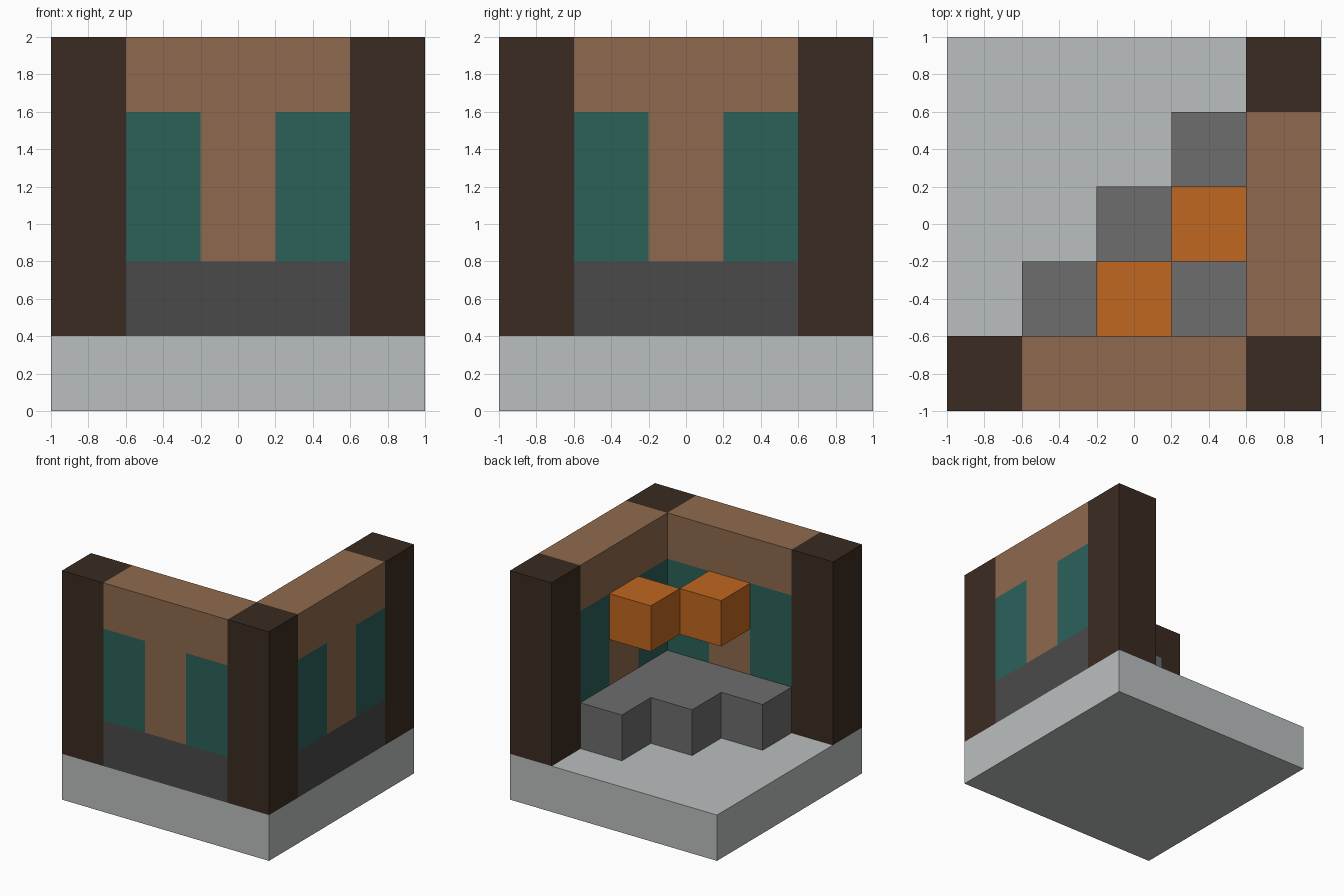
import bpy
import bmesh

cube = bpy.data.objects.get("Cube")
if cube:
    bpy.data.objects.remove(cube, do_unlink=True)

CELL = 0.4  # edge of one building block


def material(name, hex_code):
    """Flat material from an sRGB hex colour."""
    srgb = [c / 255 for c in bytes.fromhex(hex_code)]
    linear = [c / 12.92 if c < 0.04 else ((c + 0.055) / 1.055) ** 2.4 for c in srgb]
    mat = bpy.data.materials.new(name)
    mat.use_nodes = True
    mat.diffuse_color = (*linear, 1)
    bsdf = mat.node_tree.nodes["Principled BSDF"]
    bsdf.inputs["Base Color"].default_value = (*linear, 1)
    return mat


PALE = material("pale_stone", "BBBFBF")
STONE = material("grey_stone", "6D6D6D")
DARK_STONE = material("dark_stone", "4A4A4A")
LOG = material("dark_wood", "3A2B21")
PLANK = material("plank_wood", "8F6A4E")
GLASS = material("teal_glass", "2C615A")
ORANGE = material("orange_block", "C06720")


def finish(name, bm, *mats):
    mesh = bpy.data.meshes.new(name)
    bm.to_mesh(mesh)
    bm.free()
    for mat in mats:
        mesh.materials.append(mat)
    obj = bpy.data.objects.new(name, mesh)
    bpy.context.collection.objects.link(obj)
    return obj


def box_mesh(low, size):
    """Box given in block units: low corner cell and size, cells run from 0 to 5."""
    bm = bmesh.new()
    bmesh.ops.create_cube(bm, size=1)
    for v in bm.verts:
        cell = [low[i] + (v.co[i] + 0.5) * size[i] for i in range(3)]
        v.co = (cell[0] * CELL - 1, cell[1] * CELL - 1, cell[2] * CELL)
    return bm


def box(name, low, size, mat):
    return finish(name, box_mesh(low, size), mat)


# Base slab with a grey patch set into its underside
bm = box_mesh((0, 0, 0), (5, 5, 1))
bm.normal_update()
bottom = min(bm.faces, key=lambda f: f.calc_center_median().z)
bmesh.ops.inset_region(bm, faces=[bottom], thickness=2 * CELL)
bmesh.ops.bevel(bm, geom=list(bottom.verts), offset=0.04, segments=1, affect="VERTICES")
bm.normal_update()
for face in bm.faces:
    inside = all(max(abs(v.co.x), abs(v.co.y)) < CELL for v in face.verts)
    face.material_index = int(inside)
finish("base", bm, PALE, STONE)

# Corner posts
for name, x, y in (("right_front", 0, 0), ("left_front", 4, 0), ("left_back", 4, 4)):
    box(name + "_post", (x, y, 1), (1, 1, 4), LOG)

# Wall parts: name, start along the wall, bottom, length, height, material
WALL = (
    ("footing", 1, 1, 3, 1, DARK_STONE),
    ("window_a", 1, 2, 1, 2, GLASS),
    ("centre_panel", 2, 2, 1, 2, PLANK),
    ("window_b", 3, 2, 1, 2, GLASS),
    ("top_beam", 1, 4, 3, 1, PLANK),
)
for name, start, z, length, height, mat in WALL:
    box("front_" + name, (start, 0, z), (length, 1, height), mat)
    box("side_" + name, (4, start, z), (1, length, height), mat)

# Stepped stone floor filling the inner corner
for row in range(3):
    box(f"stone_floor_row_{row + 1}", (1 + row, 1 + row, 1), (3 - row, 1, 1), STONE)

# Floating blocks
for i in range(2):
    box(f"floating_block_{i + 1}", (2 + i, 1 + i, 3), (1, 1, 1), ORANGE)
